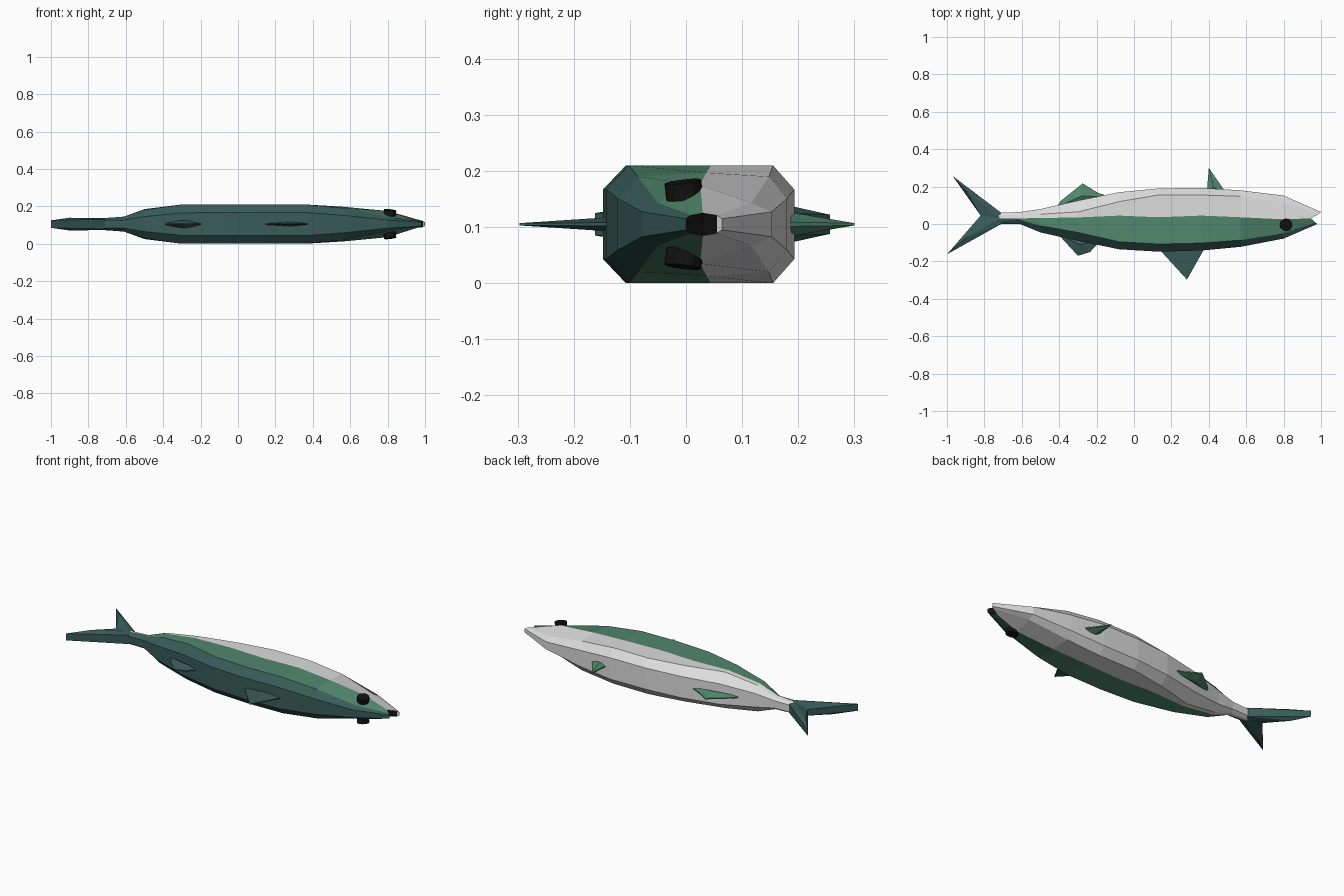
import bpy, bmesh, math

ZC = 0.105  # height of the fish's mirror plane


def material(name, rgb):
    m = bpy.data.materials.new(name)
    m.diffuse_color = (*rgb, 1)
    return m


TEAL = material("dark teal", (0.040, 0.107, 0.098))
GREEN = material("mid green", (0.083, 0.245, 0.158))
WHITE = material("belly white", (0.72, 0.72, 0.72))
BLACK = material("black", (0.006, 0.006, 0.006))


def finish(name, bm, mats):
    bmesh.ops.recalc_face_normals(bm, faces=bm.faces)
    me = bpy.data.meshes.new(name)
    bm.to_mesh(me)
    bm.free()
    for m in mats:
        me.materials.append(m)
    ob = bpy.data.objects.new(name, me)
    bpy.context.collection.objects.link(ob)
    return ob


# Body: x, five y positions from back to belly, half heights (edge, ridge, middle)
RINGS = [
    (-0.73, (0.000, 0.012, 0.030, 0.045, 0.060), (0.020, 0.030, 0.031)),
    (-0.61, (0.000, 0.022, 0.030, 0.046, 0.064), (0.022, 0.036, 0.040)),
    (-0.50, (-0.045, -0.010, 0.032, 0.052, 0.080), (0.040, 0.076, 0.080)),
    (-0.30, (-0.090, -0.045, 0.035, 0.065, 0.125), (0.060, 0.105, 0.105)),
    (-0.08, (-0.135, -0.095, 0.045, 0.120, 0.170), (0.062, 0.105, 0.105)),
    (0.13, (-0.148, -0.107, 0.036, 0.155, 0.190), (0.062, 0.105, 0.105)),
    (0.36, (-0.142, -0.102, 0.045, 0.155, 0.193), (0.062, 0.105, 0.105)),
    (0.57, (-0.122, -0.086, 0.036, 0.148, 0.180), (0.046, 0.085, 0.092)),
    (0.80, (-0.078, -0.050, 0.025, 0.116, 0.152), (0.022, 0.038, 0.070)),
    (0.98, (0.000, 0.008, 0.030, 0.055, 0.064), (0.010, 0.016, 0.020)),
]
MOUTH_X = (0.98, 0.97, 0.945, 0.99, 1.0)  # open mouth notch


def build_body():
    bm = bmesh.new()
    loops = []
    for i, (x, ys, (hs, hr, hm)) in enumerate(RINGS):
        pts = list(zip(ys, (hs, hr, hm, hr, hs), range(5)))
        last = i == len(RINGS) - 1
        loop = [bm.verts.new((MOUTH_X[k] if last else x, y, ZC + h)) for y, h, k in pts]
        loop += [bm.verts.new((MOUTH_X[k] if last else x, y, ZC - h)) for y, h, k in reversed(pts)]
        loops.append(loop)
    bands = (0, 1, 2, 2, 2, 2, 2, 1, 0, 0)  # colour around the section
    for i, (a, b) in enumerate(zip(loops, loops[1:])):
        for j in range(10):
            k = (j + 1) % 10
            f = bm.faces.new((a[j], a[k], b[k], b[j]))
            f.material_index = 0 if i == 0 and bands[j] == 1 else bands[j]
    # Tail end cap and black mouth
    bm.faces.new(loops[0])
    e = loops[-1]
    for j in range(4):
        f = bm.faces.new((e[j], e[j + 1], e[8 - j], e[9 - j]))
        f.material_index = 2 if j == 3 else 3
    finish("body", bm, (TEAL, GREEN, WHITE, BLACK))


def fin(name, outline, ridge, mat):
    """Outline (x, y, half thickness) fanned to a thicker ridge point, both sides."""
    bm = bmesh.new()
    sides = []
    for s in (1, -1):
        vs = [bm.verts.new((x, y, ZC + s * h)) for x, y, h in outline]
        c = bm.verts.new((ridge[0], ridge[1], ZC + s * ridge[2]))
        for i in range(len(vs)):
            bm.faces.new((vs[i], vs[(i + 1) % len(vs)], c))
        sides.append(vs)
    t, b = sides
    for i in range(len(t)):
        k = (i + 1) % len(t)
        bm.faces.new((t[i], t[k], b[k], b[i]))
    finish(name, bm, (mat,))


build_body()

# Tail lobes
fin("tail_lobe_belly_side", [(-0.71, 0.060, 0.026), (-0.97, 0.257, 0.017),
    (-0.82, 0.045, 0.018), (-0.72, 0.030, 0.032)], (-0.90, 0.180, 0.034), TEAL)
fin("tail_lobe_back_side", [(-0.71, 0.000, 0.026), (-1.0, -0.162, 0.020),
    (-0.82, 0.045, 0.018), (-0.72, 0.030, 0.032)], (-0.90, -0.075, 0.034), TEAL)

# Fins along the back
fin("front_back_fin", [(0.13, -0.130, 0.003), (0.283, -0.297, 0.002),
    (0.38, -0.125, 0.003)], (0.28, -0.145, 0.012), TEAL)
fin("rear_back_fin", [(-0.41, -0.050, 0.003), (-0.30, -0.170, 0.003),
    (-0.235, -0.150, 0.003), (-0.18, -0.090, 0.003)], (-0.29, -0.110, 0.022), TEAL)

# Fins along the belly
fin("front_belly_fin", [(0.39, 0.175, 0.004), (0.40, 0.300, 0.002),
    (0.49, 0.170, 0.004)], (0.425, 0.195, 0.020), GREEN)
fin("rear_belly_fin", [(-0.42, 0.085, 0.003), (-0.39, 0.125, 0.003), (-0.275, 0.217, 0.003),
    (-0.19, 0.165, 0.003), (-0.12, 0.145, 0.003)], (-0.28, 0.150, 0.022), GREEN)

# Eyes: flat discs on both sides of the head
for name, s in (("eye_upper", 1), ("eye_lower", -1)):
    bpy.ops.mesh.primitive_cylinder_add(vertices=12, radius=0.033, depth=0.030,
        location=(0.812, -0.004, ZC + s * 0.061), rotation=(s * 0.12, s * 0.12, 0))
    eye = bpy.context.object
    eye.name = name
    eye.data.materials.append(BLACK)
